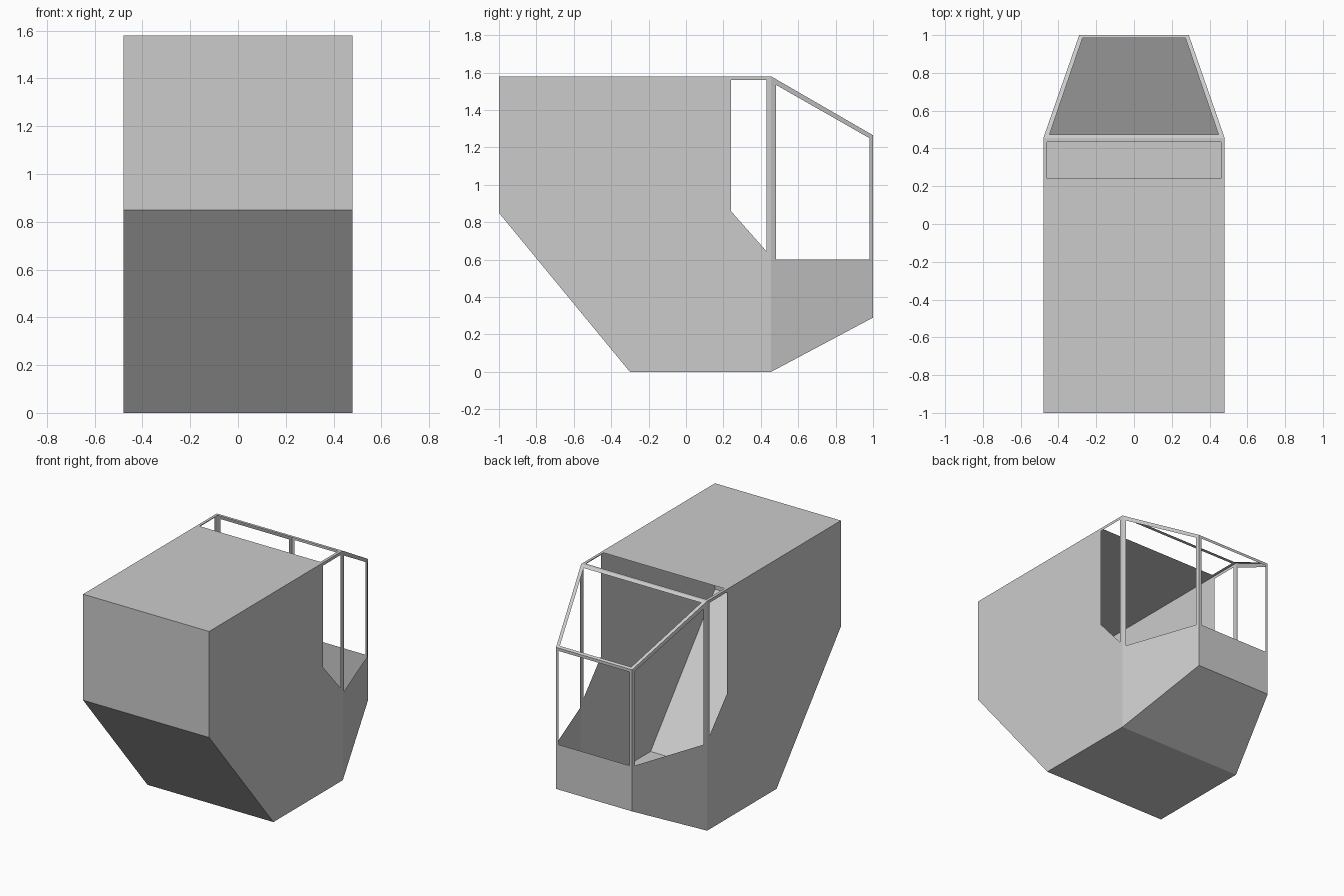
import bpy, bmesh

if "Cube" in bpy.data.objects:
    bpy.data.objects.remove(bpy.data.objects["Cube"])

W, N = 0.48, 0.29          # half width of body and of nose
Y0, Z1 = 0.455, 1.58       # start of the taper, roof height


def half_width(y):
    """Half width of the shell at depth y (tapers towards the nose)."""
    return W if y <= Y0 else W + (N - W) * (y - Y0) / (1 - Y0)


def ring(outer, inner):
    """Quads between an outline and a window hole with the same point count."""
    n = len(outer)
    return [[outer[i], outer[(i + 1) % n], inner[(i + 1) % n], inner[i]]
            for i in range(n)]


def side(profile):
    """Put a (y, z) profile on both side walls."""
    return [[(s * half_width(y), y, z) for y, z in profile] for s in (-1, 1)]


def band(a, b):
    """Full-width panel spanning two (y, z) profile points."""
    (ya, za), (yb, zb) = a, b
    wa, wb = half_width(ya), half_width(yb)
    return [(-wa, ya, za), (wa, ya, za), (wb, yb, zb), (-wb, yb, zb)]


def make(name, faces):
    bm = bmesh.new()
    for f in faces:
        bm.faces.new([bm.verts.new(p) for p in f])
    bmesh.ops.remove_doubles(bm, verts=bm.verts, dist=0.0005)
    bmesh.ops.recalc_face_normals(bm, faces=bm.faces)
    me = bpy.data.meshes.new(name)
    bm.to_mesh(me)
    bm.free()
    ob = bpy.data.objects.new(name, me)
    bpy.context.collection.objects.link(ob)


# Hollow body: closed end, sloped underside, flat floor, roof
hull = [band((-1, Z1), (-1, 0.85)), band((-1, 0.85), (-0.3, 0)),
        band((-0.3, 0), (Y0, 0)), band((-1, Z1), (0.24, Z1))]
# side wall around the slim side window
hull += side([(-1, 0.85), (-0.3, 0), (Y0, 0), (0.43, 0.645), (0.24, 0.86),
              (0.24, 1.56), (0.24, Z1), (-1, Z1)])
hull += side([(Y0, 0), (Y0, Z1), (0.43, 1.56), (0.43, 0.645)])
hull += side([(0.24, 1.56), (0.43, 1.56), (Y0, Z1), (0.24, Z1)])
# roof frame around the hatch
h = 0.46
hull += ring(band((0.24, Z1), (Y0, Z1)),
             [(-h, 0.24, Z1), (h, 0.24, Z1), (h, 0.435, Z1), (-h, 0.435, Z1)])[1:]
make("body_shell", hull)

# Tapered nose: sloped floor and window frames
nose = [band((Y0, 0), (1, 0.29))]
outer = side([(Y0, 0), (1, 0.29), (1, 1.265), (Y0, Z1)])
inner = side([(0.48, 0.6), (0.98, 0.6), (0.98, 1.25), (0.48, 1.535)])
for o, i in zip(outer, inner):
    nose += ring(o, i)
# end window
f = 0.27
nose += ring(band((1, 0.29), (1, 1.265)),
             [(-f, 1, 0.6), (f, 1, 0.6), (f, 1, 1.245), (-f, 1, 1.245)])
# sloped overhead window
slope = (1.265 - Z1) / (1 - Y0)
za, zb = Z1 + slope * (0.475 - Y0), Z1 + slope * (0.985 - Y0)
nose += ring(band((Y0, Z1), (1, 1.265)),
             [(-0.447, 0.475, za), (0.447, 0.475, za),
              (0.272, 0.985, zb), (-0.272, 0.985, zb)])
make("nose_window_frame", nose)
